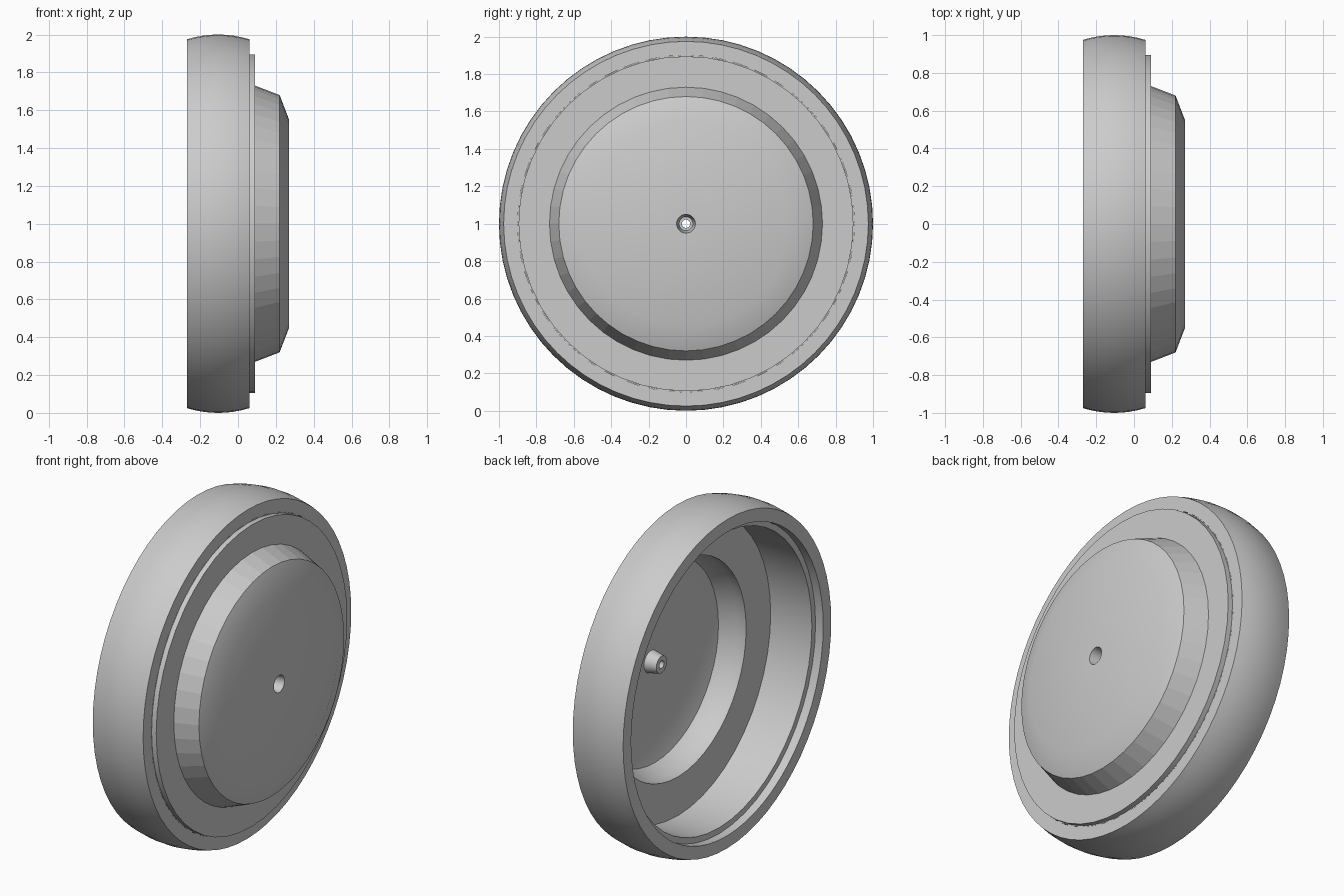
import bpy, bmesh, math

if "Cube" in bpy.data.objects:
    bpy.data.objects.remove(bpy.data.objects["Cube"], do_unlink=True)

grey = bpy.data.materials.new("light grey")
grey.use_nodes = True
colour = (0.6, 0.6, 0.6, 1)
grey.diffuse_color = colour
grey.node_tree.nodes["Principled BSDF"].inputs["Base Color"].default_value = colour


def lathe(name, profile, segments):
    """Revolve a closed (x, radius) profile around the horizontal axle."""
    bm = bmesh.new()
    rings = []
    for i in range(segments):
        a = math.tau * i / segments
        rings.append([bm.verts.new((x, r * math.sin(a), r * math.cos(a)))
                      for x, r in profile])
    n = len(profile)
    for i in range(segments):
        a, b = rings[i], rings[(i + 1) % segments]
        for j in range(n):
            k = (j + 1) % n
            bm.faces.new((a[j], a[k], b[k], b[j]))
    bmesh.ops.recalc_face_normals(bm, faces=bm.faces)
    mesh = bpy.data.meshes.new(name)
    bm.to_mesh(mesh)
    bm.free()
    mesh.materials.append(grey)
    obj = bpy.data.objects.new(name, mesh)
    obj.location.z = 1
    bpy.context.collection.objects.link(obj)
    bpy.ops.object.select_all(action="DESELECT")
    obj.select_set(True)
    bpy.context.view_layer.objects.active = obj
    bpy.ops.object.shade_smooth_by_angle(angle=math.radians(30))
    return obj


# Tyre: shallow crowned tread with flat side walls
middle, half_width, crown = -0.105, 0.165, 0.025
steps = 8
tread = []
for s in range(steps + 1):
    t = 2 * s / steps - 1
    tread.append((middle + half_width * t, 1 - crown * t * t))
lathe("tyre", tread + [(0.06, 0.9), (-0.27, 0.9)], 64)

# Rim: barrel, side plate, raised hub cap and dimpled axle hole
outside = [(-0.22, 0.9), (0.06, 0.9), (0.06, 0.895), (0.09, 0.895),
           (0.09, 0.73), (0.22, 0.68), (0.27, 0.55), (0.27, 0.05),
           (0.19, 0.037), (0.19, 0.022)]
inside = [(0.16, 0.022), (0.16, 0.05), (0.23, 0.065), (0.23, 0.47),
          (0.20, 0.59), (0.11, 0.635), (0.05, 0.635), (0.05, 0.865),
          (-0.22, 0.865)]
rim = lathe("rim", outside + inside, 48)

# Faceted slope around the hub cap
for face in rim.data.polygons:
    radius = math.hypot(face.center.y, face.center.z)
    if 0.1 < face.center.x < 0.2 and 0.69 < radius < 0.72:
        face.use_smooth = False
